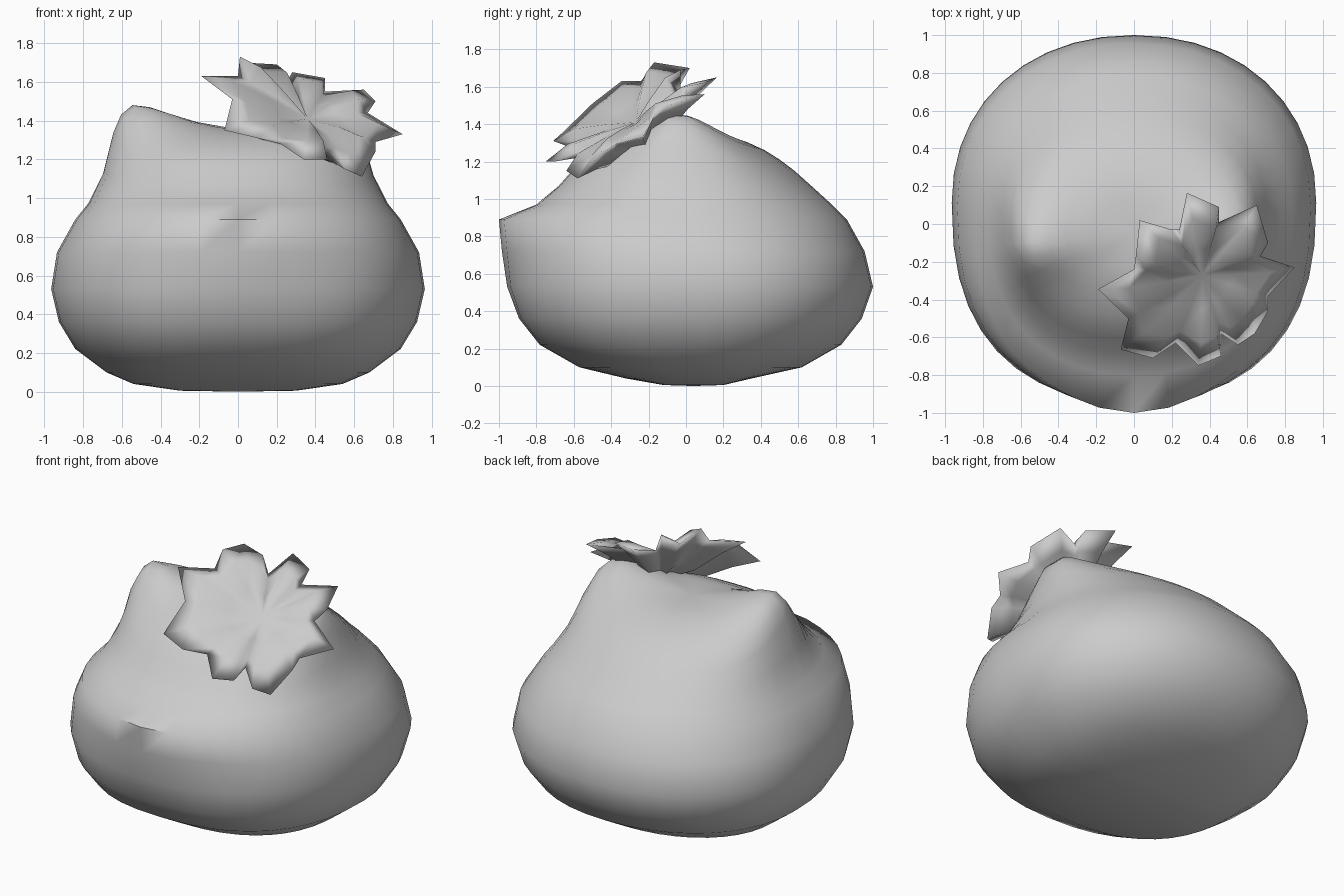
import bpy, bmesh, math
from mathutils import Vector

cube = bpy.data.objects.get("Cube")
if cube:
    bpy.data.objects.remove(cube)

grey = bpy.data.materials.new("plain grey")
grey.use_nodes = True
grey.diffuse_color = (0.6, 0.6, 0.6, 1)
grey.node_tree.nodes["Principled BSDF"].inputs["Base Color"].default_value = (0.6, 0.6, 0.6, 1)


def finish(bm, name, angle):
    bmesh.ops.recalc_face_normals(bm, faces=bm.faces)
    mesh = bpy.data.meshes.new(name)
    bm.to_mesh(mesh)
    bm.free()
    obj = bpy.data.objects.new(name, mesh)
    bpy.context.collection.objects.link(obj)
    mesh.materials.append(grey)
    bpy.ops.object.select_all(action='DESELECT')
    obj.select_set(True)
    bpy.context.view_layer.objects.active = obj
    bpy.ops.object.shade_smooth_by_angle(angle=math.radians(angle))
    return obj


def bridge(bm, a, b):
    for i in range(len(a)):
        j = (i + 1) % len(a)
        bm.faces.new((a[i], a[j], b[j], b[i]))


def fan(bm, ring, tip):
    for i in range(len(ring)):
        bm.faces.new((ring[i], ring[(i + 1) % len(ring)], tip))


# Head profile: height, half width, front y, back y
PROFILE = [
    (0.005, 0.30, -0.12, 0.20), (0.04, 0.54, -0.32, 0.35), (0.10, 0.68, -0.57, 0.62),
    (0.22, 0.84, -0.78, 0.83), (0.36, 0.925, -0.885, 0.94), (0.53, 0.965, -0.93, 1.0),
    (0.72, 0.935, -0.925, 0.955), (0.89, 0.84, -0.925, 0.86), (0.97, 0.775, -0.78, 0.78),
    (1.07, 0.70, -0.68, 0.67), (1.15, 0.65, -0.61, 0.58), (1.21, 0.61, -0.55, 0.50),
    (1.26, 0.55, -0.48, 0.42), (1.30, 0.46, -0.40, 0.33), (1.33, 0.36, -0.32, 0.23),
    (1.35, 0.22, -0.23, 0.12),
]
SEGMENTS = 40


def ear_lift(x, y, z):
    """Raise the upper surface into a pointed ear on each side."""
    if z < 1.0:
        return 0
    dx = abs(x) - 0.58
    dy = y + (0.13 if x < 0 else 0.06)
    sx = 0.22 if dx < 0 else 0.14
    sy = 0.16 if dy < 0 else 0.24
    d = math.sqrt((dx / sx) ** 2 + (dy / sy) ** 2)
    height = 0.235 if x < 0 else 0.205
    return height * math.exp(-0.75 * d ** 1.6) * min(1, (z - 1.0) / 0.15)


def muzzle(x, z):
    """Forward push of the soft muzzle, with a crisp upper edge."""
    dz = z - 0.89
    return 0.075 * math.exp(-(x / 0.36) ** 2 - (dz / (0.07 if dz > 0 else 0.35)) ** 2)


# Head with ears and muzzle, full in the cheeks
bm = bmesh.new()
rings = []
for z, w, front, back in PROFILE:
    mid = (front + back) / 2 + 0.08 * min(1, w)
    ring = []
    for i in range(SEGMENTS):
        a = 2 * math.pi * i / SEGMENTS
        c, s = math.cos(a), math.sin(a)
        p = 0.94 if s > 0 else 0.82
        x = math.copysign(w * abs(c) ** p, c)
        if s > 0:
            y = mid + (back - mid) * s ** p
        else:
            y = mid - (mid - front) * abs(s) ** p - muzzle(x, z) * abs(s)
        ring.append(bm.verts.new((x, y, z + ear_lift(x, y, z))))
    rings.append(ring)
for low, high in zip(rings, rings[1:]):
    bridge(bm, low, high)
fan(bm, rings[0], bm.verts.new((0, 0.04, 0)))
fan(bm, rings[-1], bm.verts.new((0, -0.05, 1.355)))
finish(bm, "head", 70)

# Ruffled flower: petal tips and notches around the rim
RIM = [
    (0.03, 0.02, 1.70), (0.20, -0.03, 1.69), (0.24, -0.03, 1.58),
    (0.28, 0.165, 1.65), (0.45, 0.09, 1.62), (0.45, 0.01, 1.55),
    (0.65, 0.10, 1.56), (0.71, -0.10, 1.50), (0.67, -0.17, 1.44),
    (0.85, -0.23, 1.33), (0.71, -0.38, 1.29),
    (0.71, -0.46, 1.24), (0.64, -0.58, 1.11), (0.55, -0.64, 1.15), (0.46, -0.58, 1.24),
    (0.46, -0.70, 1.20), (0.34, -0.75, 1.20), (0.22, -0.63, 1.28),
    (0.10, -0.71, 1.31), (-0.07, -0.665, 1.35), (-0.03, -0.50, 1.51),
    (-0.19, -0.345, 1.63), (0.00, -0.24, 1.63), (0.01, -0.17, 1.73),
]
NOTCHES = {2, 5, 8, 10, 14, 17, 20, 22}
centre = Vector((0.36, -0.27, 1.41))
normal = Vector((0.26, -0.42, 1)).normalized()

bm = bmesh.new()
rim = [bm.verts.new(p) for p in RIM]


def inner_ring(t, petal_rise, notch_rise):
    """Ring between centre and rim, offset along the flower's axis."""
    ring = []
    for i, p in enumerate(RIM):
        notch = i in NOTCHES
        k = t * 1.15 if notch else t
        rise = notch_rise if notch else petal_rise
        ring.append(bm.verts.new(centre.lerp(Vector(p), k) + normal * rise))
    return ring


# Upper face of the petals
outer = inner_ring(0.72, 0.04, 0.005)
inner = inner_ring(0.36, 0.025, 0.015)
bridge(bm, outer, rim)
bridge(bm, inner, outer)
fan(bm, inner, bm.verts.new(centre))
# Underside, tapering down to the head
under = inner_ring(0.72, -0.04, -0.02)
base = inner_ring(0.40, -0.11, -0.09)
bridge(bm, rim, under)
bridge(bm, under, base)
fan(bm, base, bm.verts.new(centre - normal * 0.13))
finish(bm, "flower", 180)
